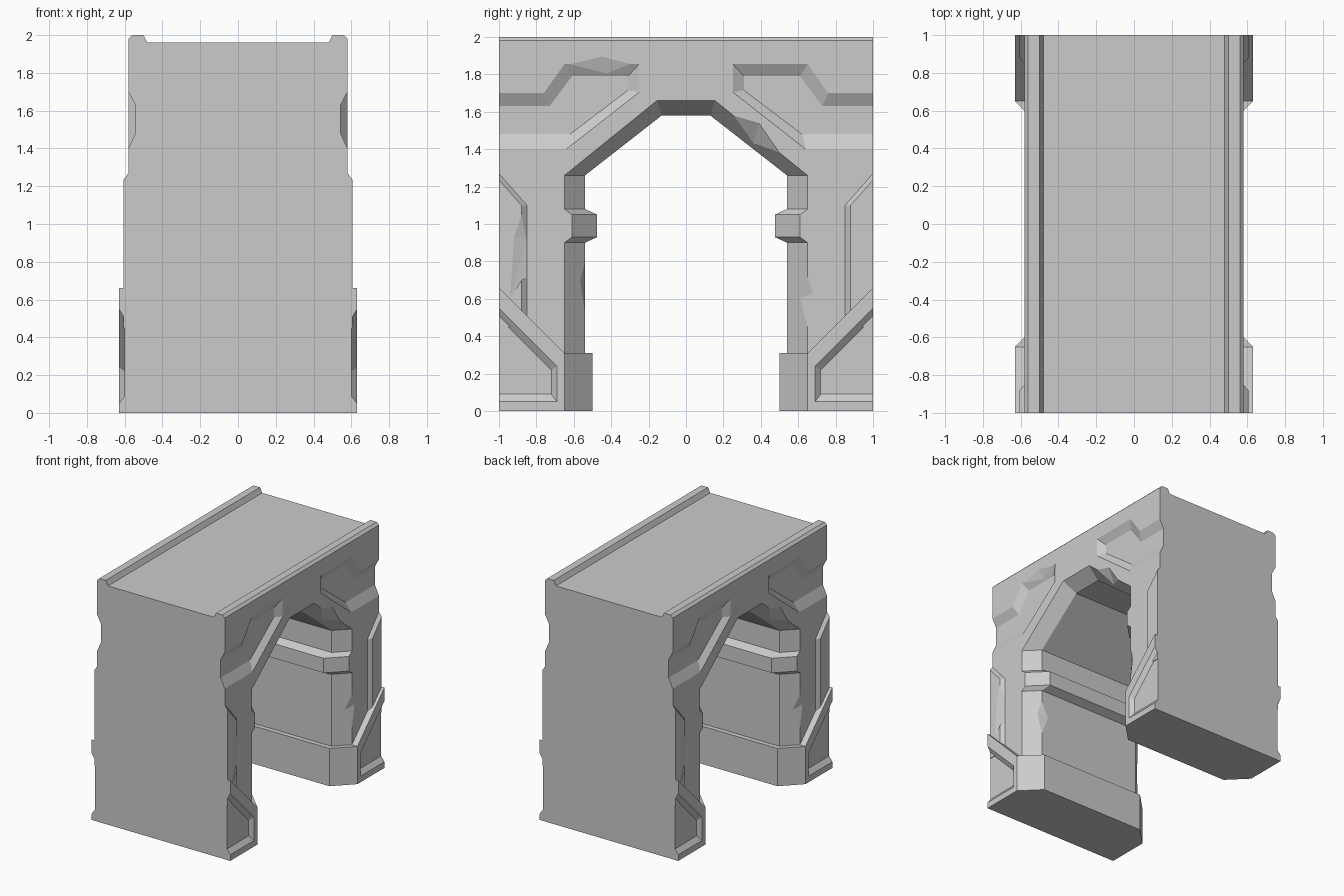
import bpy, bmesh

if "Cube" in bpy.data.objects:
    bpy.data.objects.remove(bpy.data.objects["Cube"])

SIDES = [(1, 1), (1, -1), (-1, 1), (-1, -1)]


def finish(name, bm):
    bmesh.ops.recalc_face_normals(bm, faces=bm.faces)
    me = bpy.data.meshes.new(name)
    bm.to_mesh(me)
    bm.free()
    ob = bpy.data.objects.new(name, me)
    bpy.context.collection.objects.link(ob)
    return ob


def loft(name, rings, sx=1, sy=1):
    """Skin a stack of equal-length 3D rings and cap both ends."""
    bm = bmesh.new()
    vs = [[bm.verts.new((x * sx, y * sy, z)) for x, y, z in r] for r in rings]
    n = len(vs[0])
    for a, b in zip(vs, vs[1:]):
        for i in range(n):
            j = (i + 1) % n
            bm.faces.new((a[i], a[j], b[j], b[i]))
    bm.faces.new(vs[0])
    bm.faces.new(vs[-1])
    return finish(name, bm)


def at_x(x, pts):
    return [(x, y, z) for y, z in pts]


def at_z(z, pts):
    return [(x, y, z) for x, y in pts]


def boolean(ob, tool, op='DIFFERENCE'):
    tool.hide_render = True
    m = ob.modifiers.new("cut", 'BOOLEAN')
    m.operation, m.solver, m.object = op, 'EXACT', tool
    bpy.context.view_layer.objects.active = ob
    bpy.ops.object.modifier_apply(modifier=m.name)
    bpy.data.objects.remove(tool)


def chip(ob, pts, turn):
    """Knock a faceted chip out of an edge; turn=-1 repeats it on the other face."""
    bm = bmesh.new()
    for x, y, z in pts:
        bm.verts.new((x * turn, y * turn, z))
    bmesh.ops.convex_hull(bm, input=bm.verts)
    boolean(ob, finish("chip_cutter", bm))


# Arch body with chamfered opening
def arch(half, top_y, top_z):
    side = [(1, 1.96), (1, 0), (half, 0), (half, 1.26), (top_y, top_z)]
    return side + [(-y, z) for y, z in reversed(side)]


outer, inner = arch(.65, .155, 1.66), arch(.54, .13, 1.58)
body = loft("arch_body", [at_x(-.58, outer), at_x(-.47, inner),
                          at_x(.47, inner), at_x(.58, outer)])

# Stepped recesses above the opening
rim = [(1.05, 1.70), (.76, 1.70), (.65, 1.855), (.25, 1.855), (.25, 1.705), (.64, 1.40), (1.05, 1.40)]
floor = [(1.05, 1.63), (.73, 1.63), (.61, 1.79), (.31, 1.79), (.31, 1.715), (.62, 1.48), (1.05, 1.48)]
for sx, sy in SIDES:
    boolean(body, loft("recess_cutter", [at_x(.7, rim), at_x(.58, rim), at_x(.543, floor)], sx, sy))

# Chips in the arch, jambs and recess edge
for t in (1, -1):
    chip(body, [(.58, .25, 1.58), (.58, .39, 1.54), (.58, .5, 1.38), (.5, .36, 1.425), (.66, .34, 1.44)], t)
    chip(body, [(.58, .65, .45), (.58, .68, .63), (.58, .65, .72), (.54, .61, .6), (.62, .6, .6)], t)
    chip(body, [(.47, -.54, .52), (.495, -.565, .7), (.47, -.54, .8), (.41, -.54, .68), (.48, -.5, .68)], t)
    chip(body, [(.58, -.62, 1.855), (.58, -.45, 1.895), (.58, -.3, 1.855),
                (.55, -.42, 1.8), (.62, -.45, 1.84)], t)

# Rails along the top edges
rail = [(.48, 1.96), (.50, 2.0), (.56, 2.0), (.58, 1.98), (.58, 1.96)]
for s, label in ((1, "right"), (-1, "left")):
    loft("top_rail_" + label, [[(x * s, y, z) for x, z in rail] for y in (-1, 1)])

# Inner bands running through the passage
flat = [(-.58, .67), (-.58, .65), (-.47, .54), (.47, .54), (.58, .65), (.58, .67)]
proud = [(-.58, .67), (-.58, .61), (-.445, .475), (.445, .475), (.58, .61), (.58, .67)]
for s in (1, -1):
    loft("inner_band", [at_z(.90, flat), at_z(.93, proud), at_z(1.05, proud), at_z(1.08, flat)], 1, s)

# Plinths with sloped buttresses and panel recesses
plan = [(-.63, 1), (-.63, .65), (-.48, .5), (.48, .5), (.63, .65), (.63, 1)]
slope = [(1, .1), (.65, .1), (.65, .31), (1, .66)]
p_rim = [(1.05, .60), (.69, .24), (.69, .05), (1.05, .05)]
p_floor = [(1.05, .55), (.72, .22), (.72, .09), (1.05, .09)]
for sy in (1, -1):
    plinth = loft("plinth", [at_z(0, plan), at_z(.31, plan)], 1, sy)
    for sx in (1, -1):
        boolean(plinth, loft("buttress", [at_x(.5, slope), at_x(.63, slope)], sx, sy), 'UNION')
        boolean(plinth, loft("panel_cutter", [at_x(.7, p_rim), at_x(.63, p_rim), at_x(.6, p_floor)], sx, sy))

# Raised side panels between plinth and recess
low = [(1, .45), (.85, .45), (.85, 1.10), (1, 1.27)]
high = [(1, .45), (.88, .45), (.88, 1.10), (1, 1.235)]
for sx, sy in SIDES:
    panel = loft("side_panel", [at_x(.56, low), at_x(.58, low), at_x(.605, high)], sx, sy)
    if sx * sy < 0:
        chip(panel, [(.605, -.88, 1.05), (.605, -.92, .93), (.605, -.94, .6), (.605, -.88, .7),
                     (.582, -.85, .92), (.582, -.85, .72), (.64, -.84, .82)], sx)
